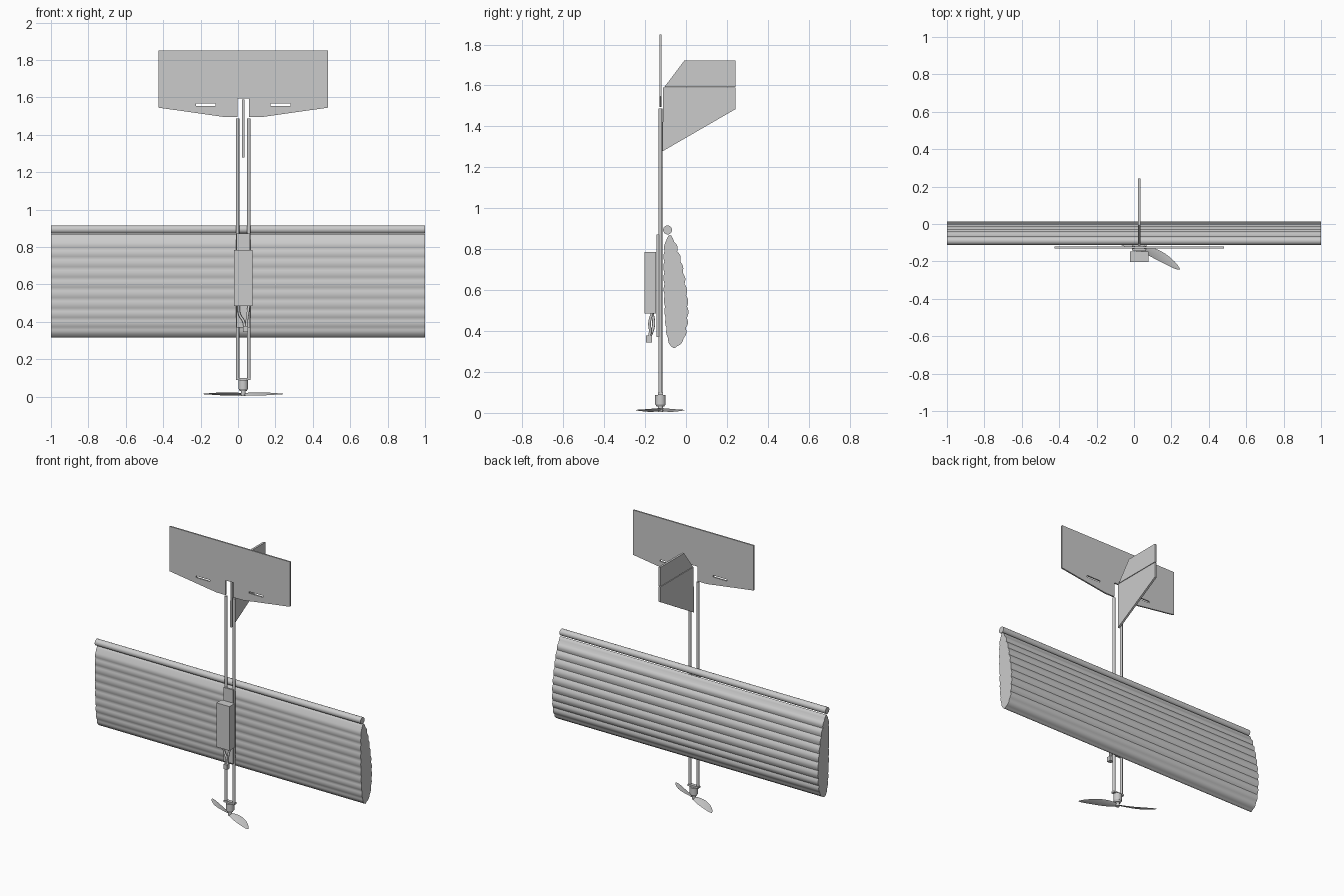
import bpy, bmesh, math
from mathutils import Vector, Matrix

cube = bpy.data.objects.get("Cube")
if cube:
    bpy.data.objects.remove(cube, do_unlink=True)

GREY = (0.6, 0.6, 0.6, 1)
mat = bpy.data.materials.new("plain grey")
mat.use_nodes = True
mat.diffuse_color = GREY
mat.node_tree.nodes["Principled BSDF"].inputs["Base Color"].default_value = GREY

CX, CY = 0.028, -0.125   # centre line of the fuselage


def finish(name, bm, smooth=None):
    bmesh.ops.recalc_face_normals(bm, faces=bm.faces)
    mesh = bpy.data.meshes.new(name)
    bm.to_mesh(mesh)
    bm.free()
    mesh.materials.append(mat)
    ob = bpy.data.objects.new(name, mesh)
    bpy.context.collection.objects.link(ob)
    if smooth:
        bpy.ops.object.select_all(action='DESELECT')
        ob.select_set(True)
        bpy.context.view_layer.objects.active = ob
        bpy.ops.object.shade_smooth_by_angle(angle=math.radians(smooth))
    return ob


def prism(name, loops, axis, lo, hi, smooth=None):
    """Extrude outline loops (first outer, rest holes) along x or y."""
    bm = bmesh.new()
    for loop in loops:
        vs = [bm.verts.new((lo, a, b) if axis == 'x' else (a, lo, b)) for a, b in loop]
        if len(loops) == 1:
            bm.faces.new(vs)
        else:
            for i, v in enumerate(vs):
                bm.edges.new((v, vs[i - 1]))
    if len(loops) > 1:
        bmesh.ops.triangle_fill(bm, edges=bm.edges[:], use_beauty=True)
    ext = bmesh.ops.extrude_face_region(bm, geom=bm.faces[:], use_keep_orig=True)
    step = Vector((hi - lo, 0, 0)) if axis == 'x' else Vector((0, hi - lo, 0))
    bmesh.ops.translate(bm, vec=step, verts=[g for g in ext["geom"] if isinstance(g, bmesh.types.BMVert)])
    return finish(name, bm, smooth)


def rect(a0, a1, b0, b1):
    return [(a0, b0), (a1, b0), (a1, b1), (a0, b1)]


def box(name, x0, x1, y0, y1, z0, z1):
    return prism(name, [rect(x0, x1, z0, z1)], 'y', y0, y1)


def rod(name, x, y, z0, z1, r, sides=16, r_top=None):
    bm = bmesh.new()
    bmesh.ops.create_cone(bm, cap_ends=True, segments=sides, radius1=r,
                          radius2=r if r_top is None else r_top, depth=z1 - z0,
                          matrix=Matrix.Translation((x, y, (z0 + z1) / 2)))
    return finish(name, bm, 40)


def wire(name, points, r):
    cu = bpy.data.curves.new(name, 'CURVE')
    cu.dimensions = '3D'
    cu.bevel_depth, cu.bevel_resolution, cu.use_fill_caps = r, 2, True
    sp = cu.splines.new('BEZIER')
    sp.bezier_points.add(len(points) - 1)
    for bp, p in zip(sp.bezier_points, points):
        bp.co = p
        bp.handle_left_type = bp.handle_right_type = 'AUTO'
    cu.materials.append(mat)
    ob = bpy.data.objects.new(name, cu)
    bpy.context.collection.objects.link(ob)


# Wing: airfoil outline whose joints are linked by bulging arcs
back = [(-.045, .325), (-.012, .365), (-.001, .415), (.004, .465), (.005, .52), (.001, .575),
        (-.007, .63), (-.016, .685), (-.028, .74), (-.043, .79), (-.057, .835)]
front = [(-.1, .835), (-.105, .79), (-.106, .74), (-.106, .685), (-.105, .63), (-.104, .575),
         (-.102, .52), (-.099, .465), (-.095, .415), (-.088, .365), (-.072, .325)]


def scallop(points, depths, steps=6):
    out = []
    for i, p in enumerate(points):
        a, b = Vector(p), Vector(points[(i + 1) % len(points)])
        d = b - a
        n = Vector((d.y, -d.x)).normalized()
        for k in range(steps):
            t = k / steps
            out.append(a + d * t + n * depths[i] * math.sin(math.pi * t))
    return out


bulges = [.008] * 10 + [.035] + [.005] * 10 + [.008]
prism("wing", [scallop(back + front, bulges)], 'x', -1, 1, 35)
tube = [(-.09 + .022 * math.cos(i * math.tau / 20), .894 + .022 * math.sin(i * math.tau / 20)) for i in range(20)]
prism("wing_trailing_tube", [tube], 'x', -1, 1, 40)

# Twin booms and motor mount
for side, label in ((1, "left"), (-1, "right")):
    rod(label + "_boom", CX + side * .03, CY, .09, 1.488, .009)
box("motor_mount", CX - .04, CX + .04, CY - .012, CY + .012, .088, .1)

# Tailplane with central notch and two slots
half = [(.03, 1.595), (.03, 1.495), (.1, 1.495), (.453, 1.545), (.453, 1.85)]
outline = [(CX + x, z) for x, z in half] + [(CX - x, z) for x, z in reversed(half)]
slots = [rect(CX + s * .2 - .053, CX + s * .2 + .053, 1.555, 1.566) for s in (1, -1)]
prism("tailplane", [outline] + slots, 'y', CY - .005, CY + .005)

# Fin in two panels split by the hinge line
prism("fin", [[(-.115, 1.278), (.243, 1.485), (.243, 1.589), (-.112, 1.589)]], 'x', CX - .007, CX + .007)
prism("rudder", [[(-.105, 1.593), (.243, 1.593), (.243, 1.722), (-.008, 1.722)]], 'x', CX - .007, CX + .007)

# Battery, tray, leads and plug
box("battery_tray", CX - .036, CX + .036, -.144, -.132, .37, .872)
box("battery", CX - .049, CX + .049, -.202, -.147, .485, .785)
for i, x in enumerate((-.025, .03)):
    wire("battery_lead_%d" % (i + 1),
         [(CX + x, -.165, .49), (CX + x * .8, -.158 - i * .02, .44),
          (CX + .01 + x * .3, -.165 - i * .01, .4), (CX + .012 + x * .2, -.18, .365)], .007)
box("battery_plug", CX - .002, CX + .026, -.195, -.166, .345, .378)

# Motor and spinner
rod("motor", CX, CY, .042, .088, .026, 24)
rod("motor_collar", CX, CY, .03, .042, .018, 24, .025)
rod("propeller_hub", CX, CY, .004, .03, .013, 20)

# Propeller: two twisted, tapering blades
for turn, label in ((0, "left"), (math.pi, "right")):
    bm = bmesh.new()
    rings = []
    for i in range(13):
        t = i / 12
        chord = .008 + .019 * math.sin(math.pi * min(1, t * 1.02) ** .85) ** .8 if t < 1 else .003
        thick = .003 * (1 - .7 * t)
        twist = Matrix.Rotation(.45 - .3 * t, 3, 'X')
        spin = Matrix.Rotation(math.radians(-28.5) + turn, 3, 'Z')
        ring = []
        for k in range(8):
            a = k * math.tau / 8
            p = twist @ Vector((0, chord * math.cos(a), thick * math.sin(a)))
            p += Vector((.246 * t, .012 * math.sin(math.pi * t), 0))
            ring.append(bm.verts.new(spin @ p + Vector((CX, CY, .014))))
        rings.append(ring)
    for r0, r1 in zip(rings, rings[1:]):
        for k in range(8):
            bm.faces.new((r0[k - 1], r0[k], r1[k], r1[k - 1]))
    bm.faces.new(rings[0])
    bm.faces.new(rings[-1])
    finish(label + "_propeller_blade", bm, 50)
